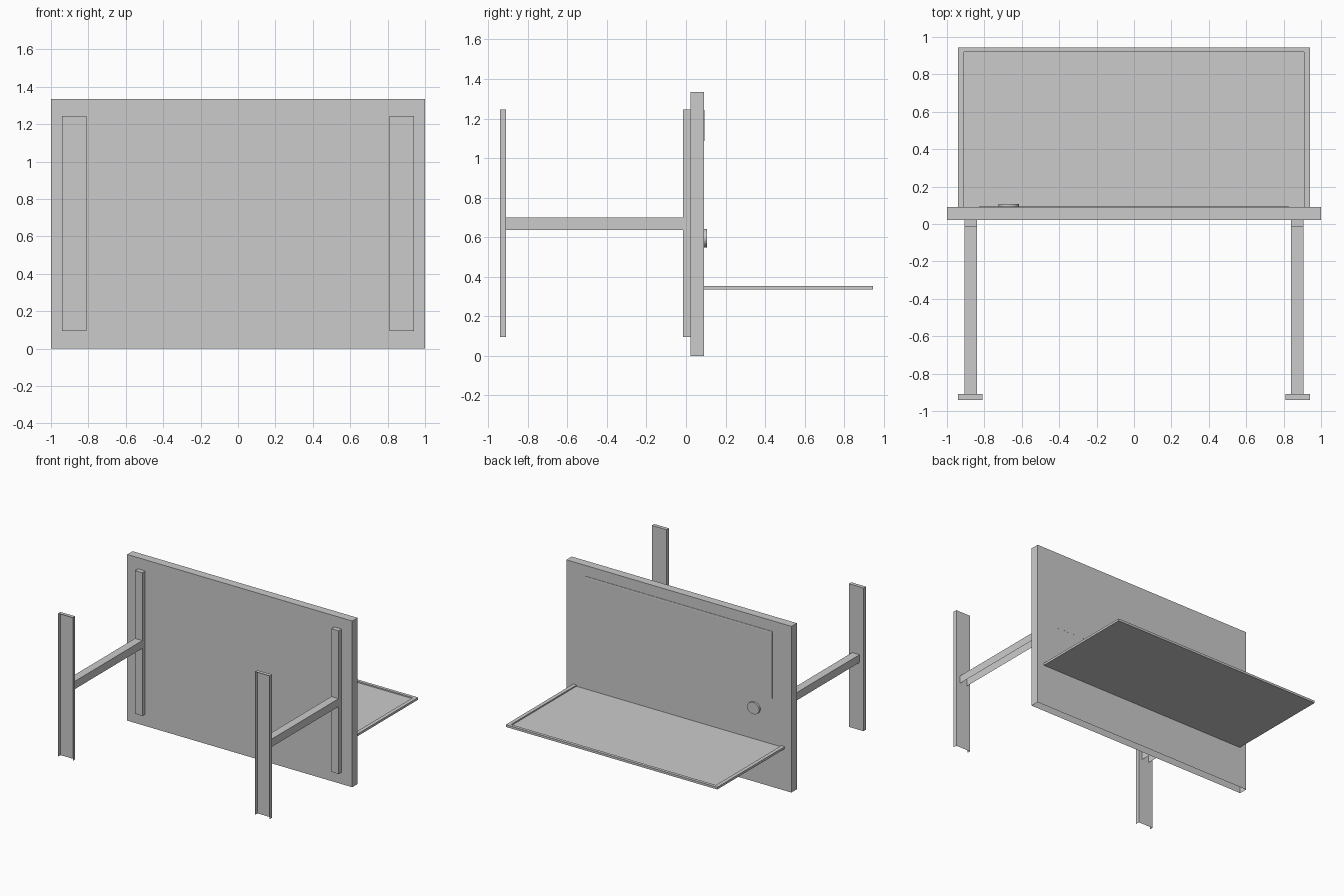
import bpy, bmesh, math
from mathutils import Vector

if "Cube" in bpy.data.objects:
    bpy.data.objects.remove(bpy.data.objects["Cube"])


def make_object(name, bm):
    mesh = bpy.data.meshes.new(name)
    bm.to_mesh(mesh)
    bm.free()
    ob = bpy.data.objects.new(name, mesh)
    bpy.context.collection.objects.link(ob)
    return ob


def box(name, x, y, z, open_sides=()):
    """Box from min/max ranges; open_sides lists outward directions left open."""
    bm = bmesh.new()
    bmesh.ops.create_cube(bm, size=1)
    bm.normal_update()
    gone = [f for f in bm.faces
            if any(f.normal.dot(Vector(d)) > 0.9 for d in open_sides)]
    bmesh.ops.delete(bm, geom=gone, context='FACES')
    for v in bm.verts:
        v.co = [(r[0] + r[1]) / 2 + c * (r[1] - r[0])
                for c, r in zip(v.co, (x, y, z))]
    return make_object(name, bm)


def extrude_x(name, profile, x0, x1):
    """Extrude a (y, z) profile along x."""
    bm = bmesh.new()
    face = bm.faces.new([bm.verts.new((x0, y, z)) for y, z in profile])
    ext = bmesh.ops.extrude_face_region(bm, geom=[face])
    for v in ext['geom']:
        if isinstance(v, bmesh.types.BMVert):
            v.co.x = x1
    bmesh.ops.recalc_face_normals(bm, faces=bm.faces)
    return make_object(name, bm)


DOWN, FRONT, BACK = (0, 0, -1), (0, -1, 0), (0, 1, 0)

# Main panel, a shell open underneath
box("panel", (-1, 1), (0.022, 0.09), (0, 1.335), [DOWN])

# Wall channels, support arms and panel brackets on both sides
for side, s in (("left", -1), ("right", 1)):
    def span(a, b):
        return tuple(sorted((s * a, s * b)))
    box(side + "_wall_channel", span(0.81, 0.94), (-0.94, -0.91),
        (0.095, 1.245), [FRONT, DOWN])
    box(side + "_arm", span(0.84, 0.905), (-0.91, -0.015),
        (0.637, 0.70), [DOWN, FRONT, BACK])
    box(side + "_panel_bracket", span(0.84, 0.905), (-0.015, 0.022),
        (0.095, 1.245), [BACK])

# Shallow screen on the back of the panel, fading out towards the bottom
extrude_x("screen", [(0.088, 0.70), (0.0905, 0.70), (0.093, 1.235),
                     (0.092, 1.248), (0.088, 1.25)], -0.83, 0.83)

# Tray with a raised rim on three sides
outer, inner, back, back_in = 0.94, 0.91, 0.945, 0.92
rim = [(-outer, 0.09), (-outer, back), (outer, back), (outer, 0.09),
       (inner, 0.09), (inner, back_in), (-inner, back_in), (-inner, 0.09)]
box("tray_floor", (-outer, outer), (0.09, back), (0.335, 0.343))
bm = bmesh.new()
lip = bm.faces.new([bm.verts.new((x, y, 0.343)) for x, y in rim])
ext = bmesh.ops.extrude_face_region(bm, geom=[lip])
for v in ext['geom']:
    if isinstance(v, bmesh.types.BMVert):
        v.co.z = 0.353
bmesh.ops.recalc_face_normals(bm, faces=bm.faces)
make_object("tray_rim", bm)

# Round knob on the panel
bpy.ops.mesh.primitive_cylinder_add(vertices=32, radius=0.05, depth=0.017,
                                    location=(-0.67, 0.0975, 0.595),
                                    rotation=(math.pi / 2, 0, 0))
knob = bpy.context.object
knob.name = "knob"
knob.scale = (1.08, 0.94, 1)
bpy.ops.object.shade_smooth_by_angle(angle=math.radians(35))
